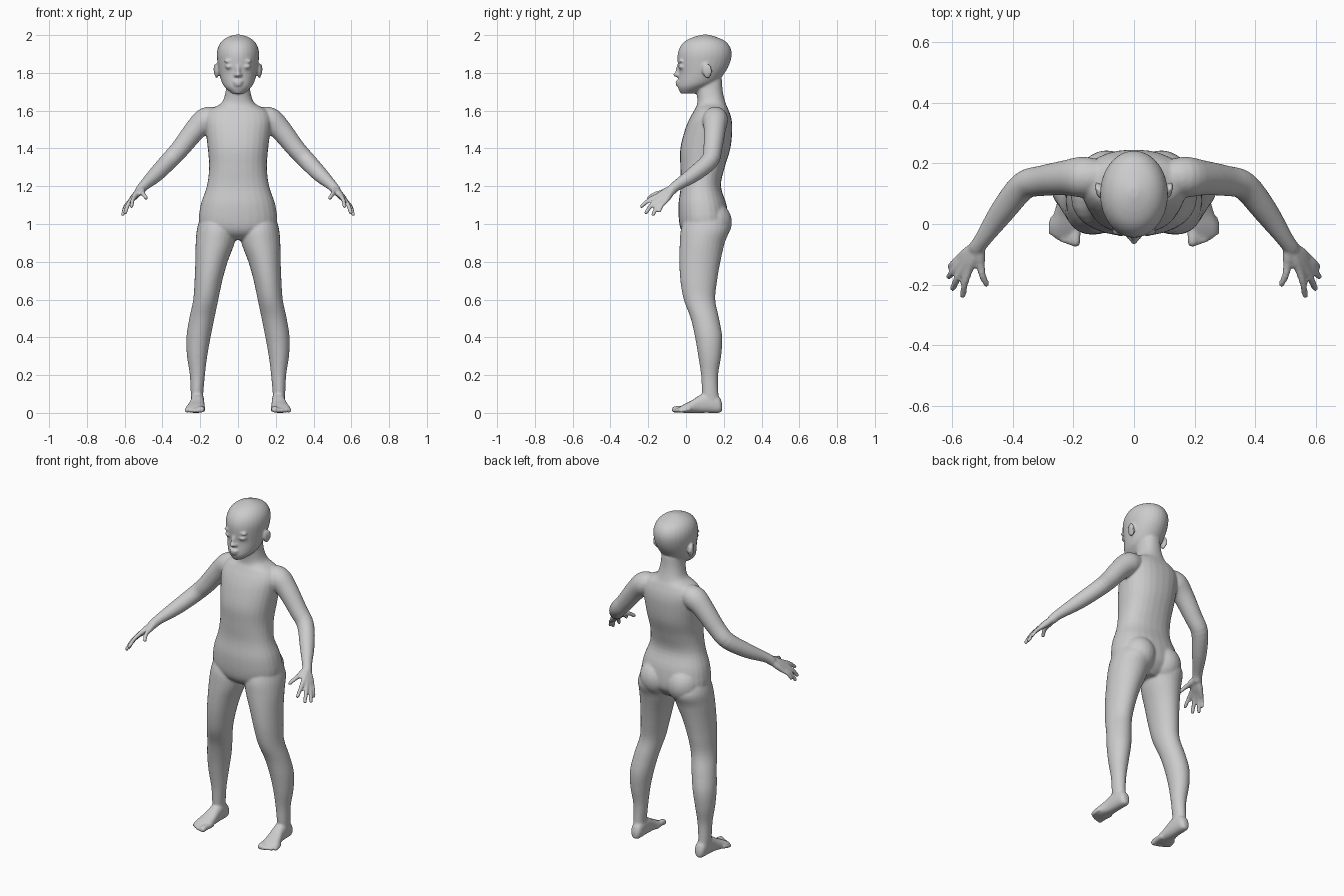
import bpy, bmesh, math
from mathutils import Matrix, Vector

cube = bpy.data.objects.get("Cube")
if cube:
    bpy.data.objects.remove(cube, do_unlink=True)

skin = bpy.data.materials.new("plain grey")
skin.use_nodes = True
grey = (0.6, 0.6, 0.6, 1.0)
skin.diffuse_color = grey
skin.node_tree.nodes["Principled BSDF"].inputs["Base Color"].default_value = grey

bm = bmesh.new()
SIDES = 28
STEPS = 4


def refine(rows):
    """Smooth a list of rows with a Catmull-Rom spline."""
    out = []
    for i in range(len(rows) - 1):
        a, b, c, d = (rows[max(i - 1, 0)], rows[i], rows[i + 1],
                      rows[min(i + 2, len(rows) - 1)])
        for k in range(STEPS):
            t = k / STEPS
            out.append([q + t * (r - p) / 2
                        + t * t * (2 * p - 5 * q + 4 * r - s) / 2
                        + t ** 3 * (3 * q - p - 3 * r + s) / 2
                        for p, q, r, s in zip(a, b, c, d)])
    return out + [list(rows[-1])]


def skin_rings(rings):
    """Join rings of points into a closed shell."""
    loops = [[bm.verts.new(p) for p in ring] for ring in rings]
    for low, high in zip(loops, loops[1:]):
        for i in range(SIDES):
            j = (i + 1) % SIDES
            bm.faces.new((low[i], low[j], high[j], high[i]))
    bm.faces.new(loops[0][::-1])
    bm.faces.new(loops[-1])


def loft(rows, side=1, along="z", power=1.0):
    """Rows are position, then low and high bounds of two cross axes."""
    rings = []
    for t, a0, a1, b0, b1 in refine(rows):
        ring = []
        for i in range(SIDES):
            ang = math.tau * i / SIDES
            c, s = math.cos(ang), math.sin(ang)
            a = (a0 + a1) / 2 + (a1 - a0) / 2 * math.copysign(abs(c) ** power, c)
            b = (b0 + b1) / 2 + (b1 - b0) / 2 * math.copysign(abs(s) ** power, s)
            ring.append((side * a, b, t) if along == "z" else (side * a, t, b))
        rings.append(ring)
    skin_rings(rings)


def centred(rows):
    """Turn position, front, back, half width into loft rows."""
    return [(z, -w, w, front, back) for z, front, back, w in rows]


def tube(rows, side=1):
    """Rows are x, y, z, radius; both ends are rounded."""
    rows = refine(rows)
    pts = [Vector(r[:3]) for r in rows]
    rings = []

    def add(centre, turn, r):
        ring = []
        for i in range(SIDES):
            ang = math.tau * i / SIDES
            p = centre + turn @ Vector((r * math.cos(ang), r * math.sin(ang), 0))
            ring.append((side * p.x, p.y, p.z))
        rings.append(ring)

    last = len(pts) - 1
    for i, row in enumerate(rows):
        way = (pts[min(i + 1, last)] - pts[max(i - 1, 0)]).normalized()
        turn = way.to_track_quat("Z", "Y")
        r = row[3]
        if i == 0:
            add(pts[i] - way * r * .6, turn, r * .5)
        add(pts[i], turn, r)
        if i == last:
            add(pts[i] + way * r * .5, turn, r * .85)
            add(pts[i] + way * r * .9, turn, r * .4)
    skin_rings(rings)


def ball(centre, size, tilt=0):
    mat = (Matrix.Translation(centre) @ Matrix.Rotation(tilt, 4, "X")
           @ Matrix.Diagonal((*size, 1)))
    bmesh.ops.create_uvsphere(bm, u_segments=24, v_segments=16, radius=1, matrix=mat)


# Torso and neck
loft(centred([
    (.915, .03, .16, .05), (.95, -.015, .2, .15), (1, -.035, .225, .205),
    (1.1, -.04, .215, .198), (1.2, -.028, .185, .165), (1.3, -.03, .205, .153),
    (1.4, -.03, .235, .16), (1.5, -.005, .245, .172), (1.56, .02, .24, .175),
    (1.605, .045, .225, .15), (1.64, .06, .21, .088), (1.7, .055, .195, .066),
    (1.77, .04, .19, .06)]), power=.88)

# Head
loft(centred([
    (1.69, -.028, .05, .03), (1.72, -.042, .11, .066), (1.75, -.042, .165, .086),
    (1.8, -.038, .205, .1), (1.85, -.044, .232, .108), (1.9, -.044, .242, .112),
    (1.94, -.03, .232, .104), (1.97, -.002, .205, .084), (1.99, .04, .16, .054),
    (2.002, .085, .12, .015)]))

# Nose and lips
ball((0, -.04, 1.82), (.011, .014, .035), -.25)
ball((0, -.05, 1.79), (.015, .018, .012))
ball((0, -.043, 1.753), (.026, .014, .008))
ball((0, -.041, 1.738), (.022, .014, .009))

for side in (-1, 1):
    # Nostril wing, eyelid, brow and ear
    ball((side * .013, -.042, 1.788), (.01, .013, .009))
    ball((side * .044, -.023, 1.833), (.024, .018, .013))
    ball((side * .045, -.026, 1.862), (.03, .014, .008))
    ball((side * .113, .11, 1.81), (.012, .024, .04), .2)
    ball((side * .122, .123, 1.818), (.008, .014, .03), .2)

    # Hip mass
    ball((side * .09, .135, 1.01), (.1, .108, .11))

    # Leg
    loft([
        (.06, .183, .247, .09, .18), (.1, .184, .25, .085, .172),
        (.2, .175, .255, .08, .17), (.3, .163, .27, .065, .186),
        (.4, .145, .273, .048, .192), (.5, .125, .258, .025, .175),
        (.6, .104, .237, -.012, .155), (.7, .083, .23, -.03, .165),
        (.8, .055, .226, -.035, .182), (.9, .018, .224, -.033, .205),
        (.98, .01, .216, -.025, .23), (1.06, .04, .19, .01, .18)], side)

    # Foot
    loft([
        (.192, .2, .226, .01, .045), (.175, .183, .243, 0, .085),
        (.12, .179, .249, 0, .11), (.07, .178, .254, 0, .092),
        (.03, .176, .266, 0, .066), (-.01, .175, .277, 0, .046),
        (-.04, .18, .272, .004, .028)], side, "y", .85)

    # Toes, shrinking outward
    for i in range(5):
        x, r = .193 + .0195 * i, (.017, .0125, .012, .0115, .011)[i]
        tip = -.06 + .002 * i * i
        tube([(x - .004, .02, .02, r), (x, tip + .02, r + .004, r), (x, tip, r, r)], side)

    # Arm
    tube([
        (.1, .155, 1.565, .052), (.165, .155, 1.552, .067), (.225, .152, 1.5, .058),
        (.305, .142, 1.4, .05), (.365, .125, 1.335, .047), (.435, .04, 1.262, .041),
        (.498, -.05, 1.203, .028), (.518, -.078, 1.178, .027)], side)

    # Fingers with their palm bones: knuckle, then tip
    wrist = Vector((.512, -.07, 1.185))
    for knuckle, tip, r in (
            ((.543, -.15, 1.15), (.564, -.236, 1.093), .0115),
            ((.56, -.145, 1.133), (.597, -.212, 1.06), .012),
            ((.571, -.13, 1.121), (.61, -.174, 1.05), .0115),
            ((.575, -.11, 1.117), (.608, -.14, 1.067), .01),
            ((.505, -.135, 1.165), (.486, -.198, 1.137), .012)):
        k, t = Vector(knuckle), Vector(tip)
        bend = k.lerp(t, .5) + Vector((.004, -.003, .005))
        tube([(*wrist, .02), (*wrist.lerp(k, .6), .018), (*k, r + .002),
              (*bend, r), (*t, r * .9)], side)

# One continuous skin over all the overlapping forms
bmesh.ops.recalc_face_normals(bm, faces=bm.faces)
mesh = bpy.data.meshes.new("body")
bm.to_mesh(mesh)
bm.free()
mesh.materials.append(skin)
body = bpy.data.objects.new("body", mesh)
bpy.context.collection.objects.link(body)
remesh = body.modifiers.new("blend", "REMESH")
remesh.mode = "VOXEL"
remesh.voxel_size = .0065
remesh.use_smooth_shade = True
soften = body.modifiers.new("soften", "SMOOTH")
soften.factor = .5
soften.iterations = 5
